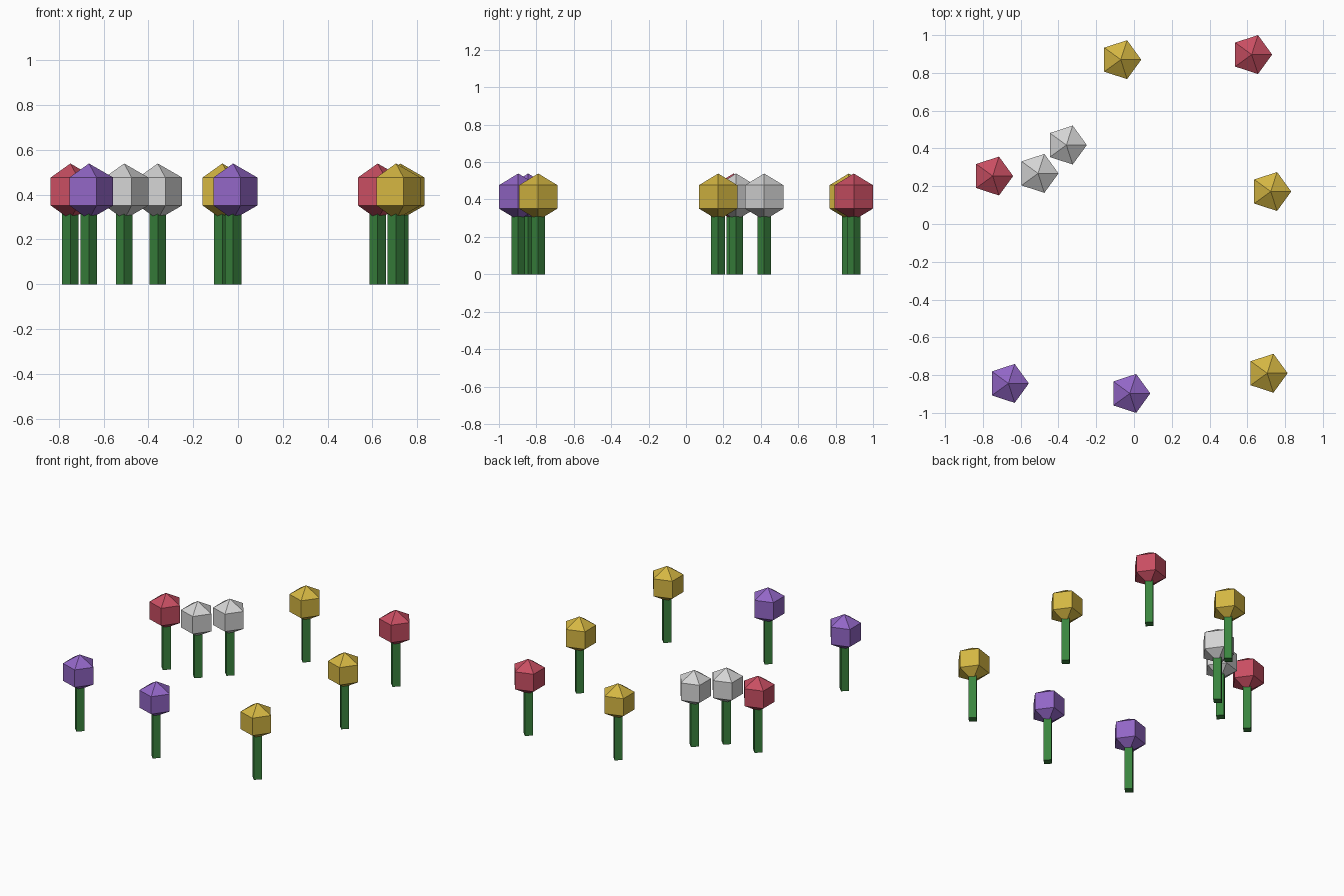
import bpy
import math

cube = bpy.data.objects.get("Cube")
if cube:
    bpy.data.objects.remove(cube, do_unlink=True)


def make_material(name, rgb):
    """Flat material from 0-255 display values, stored as linear."""
    colour = [((c / 255 + 0.055) / 1.055) ** 2.4 for c in rgb] + [1.0]
    mat = bpy.data.materials.new(name)
    mat.use_nodes = True
    mat.diffuse_color = colour
    mat.node_tree.nodes["Principled BSDF"].inputs["Base Color"].default_value = colour
    return mat


green = make_material("stem green", (58, 132, 62))
petals = {
    "yellow": make_material("petal yellow", (212, 182, 66)),
    "red": make_material("petal red", (200, 78, 98)),
    "purple": make_material("petal purple", (146, 102, 198)),
    "white": make_material("petal white", (212, 212, 212)),
}

HEAD_RADIUS = 0.125
HEAD_HEIGHT = 0.414


def add_flower(colour, x, y):
    # Square stem with its corners on the axes, ending inside the head
    bpy.ops.mesh.primitive_cylinder_add(
        vertices=4, radius=0.037, depth=HEAD_HEIGHT, location=(x, y, HEAD_HEIGHT / 2))
    stem = bpy.context.object
    stem.name = colour + "_flower_stem"
    stem.data.materials.append(green)

    # Five-sided faceted head
    bpy.ops.mesh.primitive_uv_sphere_add(
        segments=5, ring_count=3, radius=HEAD_RADIUS, location=(x, y, HEAD_HEIGHT))
    head = bpy.context.object
    head.name = colour + "_flower_head"
    head.data.materials.append(petals[colour])

    # Turn one corner of the head towards +x
    corner = max(head.data.vertices, key=lambda v: math.hypot(v.co.x, v.co.y)).co
    head.rotation_euler.z = -math.atan2(corner.y, corner.x)


# Scattered flower bed
for colour, x, y in [
    ("yellow", -0.07, 0.87), ("yellow", 0.724, 0.172), ("yellow", 0.705, -0.79),
    ("red", 0.623, 0.897), ("red", -0.748, 0.254),
    ("purple", -0.665, -0.844), ("purple", -0.022, -0.897),
    ("white", -0.358, 0.418), ("white", -0.508, 0.268),
]:
    add_flower(colour, x, y)
